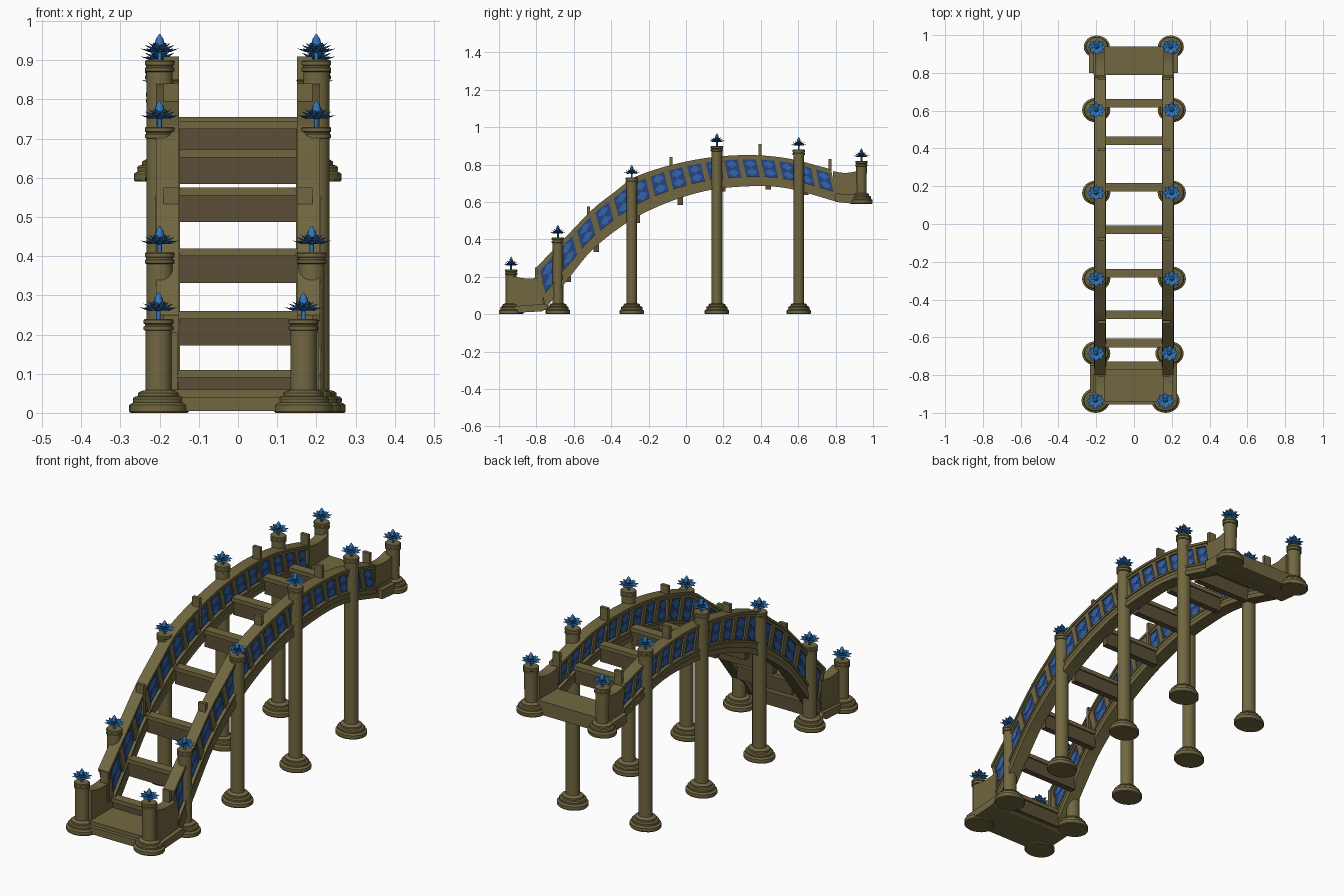
import bpy, bmesh, math
from mathutils import Vector, Matrix

if "Cube" in bpy.data.objects:
    bpy.data.objects.remove(bpy.data.objects["Cube"])


def material(name, rgb):
    m = bpy.data.materials.new(name)
    m.diffuse_color = (*rgb, 1)
    m.use_nodes = True
    m.node_tree.nodes["Principled BSDF"].inputs["Base Color"].default_value = m.diffuse_color
    return m


OLIVE = material("olive stone", (0.165, 0.137, 0.052))
BROWN = material("brown wood", (0.105, 0.078, 0.038))
BLUE = material("petal blue", (0.030, 0.185, 0.52))
DEEP = material("deep panel blue", (0.020, 0.060, 0.22))
MID = material("panel motif blue", (0.035, 0.125, 0.40))


def finish(name, bm, mat, smooth=False):
    bmesh.ops.recalc_face_normals(bm, faces=bm.faces)
    me = bpy.data.meshes.new(name)
    bm.to_mesh(me)
    bm.free()
    me.materials.append(mat)
    ob = bpy.data.objects.new(name, me)
    bpy.context.collection.objects.link(ob)
    if smooth:
        bpy.ops.object.select_all(action='DESELECT')
        ob.select_set(True)
        bpy.context.view_layer.objects.active = ob
        bpy.ops.object.shade_smooth_by_angle(angle=math.radians(35))
    return ob


def box(bm, x0, x1, y0, y1, z0, z1, tilt=0):
    c = Vector(((x0 + x1) / 2, (y0 + y1) / 2, (z0 + z1) / 2))
    M = Matrix.Translation(c) @ Matrix.Rotation(tilt, 4, 'X') @ Matrix.Diagonal((x1 - x0, y1 - y0, z1 - z0, 1))
    bmesh.ops.create_cube(bm, size=1, matrix=M)


def prism(bm, pts, x0, x1):
    """Extrude a (y, z) outline along x."""
    a = [bm.verts.new((x0, y, z)) for y, z in pts]
    b = [bm.verts.new((x1, y, z)) for y, z in pts]
    n = len(pts)
    bm.faces.new(a)
    bm.faces.new(b)
    for i in range(n):
        j = (i + 1) % n
        bm.faces.new((a[i], a[j], b[j], b[i]))


# Arch side profile: lower and upper edge curves as (y, z)
LOW = [(-.75, .03), (-.62, .20), (-.49, .355), (-.245, .53), (.075, .652), (.37, .685), (.555, .67), (.81, .60)]
TOP = [(-.80, .25), (-.645, .41), (-.5, .56), (-.38, .655), (-.27, .735), (.02, .82), (.29, .85), (.53, .835), (.775, .775)]


def curve(pts, y):
    def slope(k):
        a, b = pts[max(k - 1, 0)], pts[min(k + 1, len(pts) - 1)]
        return (b[1] - a[1]) / (b[0] - a[0])
    i = 0
    while i < len(pts) - 2 and y > pts[i + 1][0]:
        i += 1
    (ya, za), (yb, zb) = pts[i], pts[i + 1]
    h = yb - ya
    t = (y - ya) / h
    return ((2*t**3 - 3*t*t + 1) * za + (t**3 - 2*t*t + t) * h * slope(i)
            + (3*t*t - 2*t**3) * zb + (t**3 - t*t) * h * slope(i + 1))


def at(u, v):
    """Point on the leaning side wall: u along the arch, v from lower to upper edge."""
    yl, yt = -.75 + 1.56 * u, -.80 + 1.575 * u
    zl, zt = curve(LOW, yl), curve(TOP, yt)
    return (yl + (yt - yl) * v, zl + (zt - zl) * v)


def strip(bm, u0, u1, v0, v1, x0, x1, n=1):
    us = [u0 + (u1 - u0) * i / n for i in range(n + 1)]
    prism(bm, [at(u, v0) for u in us] + [at(u, v1) for u in reversed(us)], x0, x1)


CELLS = 16
for s, side in ((-1, "left"), (1, "right")):
    # Long beams and hand rail
    bm = bmesh.new()
    for v0, v1, a, b in ((0, .14, .148, .212), (.14, .25, .152, .207), (.25, .31, .148, .212),
                         (.86, .93, .155, .204), (.93, 1, .15, .209)):
        strip(bm, 0, 1, v0, v1, s * a, s * b, 48)
    finish(side + "_arch_beams", bm, OLIVE)
    # Dividers, blue panels and their raised motifs
    div, pan, mot = bmesh.new(), bmesh.new(), bmesh.new()
    w = 1 / CELLS
    for i in range(CELLS + 1):
        strip(div, max(0, (i - .13) * w), min(1, (i + .13) * w), .30, .87, s * .155, s * .204)
    for i in range(CELLS):
        u = (i + .5) * w
        strip(pan, i * w, (i + 1) * w, .30, .87, s * .163, s * .196)
        for a, b in ((.161, .163), (.196, .198)):
            for vc, h in ((.45, .12), (.72, .12)):
                prism(mot, [at(u - .3 * w, vc), at(u, vc - h), at(u + .3 * w, vc), at(u, vc + h)], s * a, s * b)
    finish(side + "_panel_dividers", div, OLIVE)
    finish(side + "_blue_panels", pan, DEEP)
    finish(side + "_panel_motifs", mot, MID)
    # Small pegs that stand above the rail
    bm = bmesh.new()
    for y, z in ((-.80, .25), (-.52, .575), (-.08, .84), (.395, .91), (.77, .83)):
        box(bm, s * .15, s * .19, y - .008, y + .008, z - .15, z)
    finish(side + "_rail_pegs", bm, OLIVE)
    # Walls beside both landings, with a dipped upper edge
    bm = bmesh.new()
    for ya, yb, za, zb, zf in ((-.93, -.765, .205, .20, .02), (.785, .93, .765, .77, .62)):
        top = [(ya + (yb - ya) * t / 8, za + (zb - za) * t / 8 - .012 * math.sin(math.pi * t / 8)) for t in range(9)]
        prism(bm, [(yb, zf), (ya, zf)] + top, s * .155, s * .207)
    finish(side + "_landing_walls", bm, OLIVE)

# Landings: slab plus a lower skirt
bm = bmesh.new()
box(bm, -.215, .205, -.94, -.76, .03, .06)
prism(bm, [(-.955, .005), (-.955, .04), (-.75, .055), (-.735, .035), (-.77, .015)], -.232, .227)
finish("front_landing", bm, OLIVE)
bm = bmesh.new()
box(bm, -.215, .21, .79, .94, .62, .66)
prism(bm, [(.80, .60), (.80, .645), (.90, .64), (.94, .63), (.94, .592), (.88, .592)], -.237, .232)
finish("back_landing", bm, OLIVE)

# Cross beams with an olive lip on top
beam, lip = bmesh.new(), bmesh.new()
for y, z in ((-.75, .11), (-.63, .26), (-.48, .42), (-.26, .575), (-.03, .672), (.195, .745), (.44, .755), (.64, .725)):
    box(beam, -.153, .153, y - .015, y + .015, z - .088, z - .02)
    box(lip, -.155, .155, y - .023, y + .023, z - .02, z)
finish("cross_beams", beam, BROWN)
finish("cross_beam_lips", lip, OLIVE)


def lathe(bm, prof, cx, cy, sides=24, sx=1.15):
    rings = [[bm.verts.new((cx + sx * r * math.cos(2 * math.pi * k / sides),
                            cy + r * math.sin(2 * math.pi * k / sides), z)) for k in range(sides)] for r, z in prof]
    for a, b in zip(rings, rings[1:]):
        for k in range(sides):
            j = (k + 1) % sides
            bm.faces.new((a[k], a[j], b[j], b[k]))
    bm.faces.new(rings[0])
    bm.faces.new(rings[-1])


def petal(bm, c, ang, r, z0, rise, half):
    """Pointed leaf with a raised midrib and a thin underside."""
    def p(d, side, z):
        x = d * math.cos(ang) - side * math.sin(ang)
        y = d * math.sin(ang) + side * math.cos(ang)
        return bm.verts.new((c[0] + 1.15 * x, c[1] + y, z0 + z))
    root, tip = p(0, 0, 0), p(r, 0, rise)
    l, rr = p(r * .6, half, rise * .5), p(r * .6, -half, rise * .5)
    up, dn = p(r * .55, 0, rise * .3 + .002), p(r * .55, 0, rise * .3 - .004)
    for m in (up, dn):
        for a, b in ((root, l), (l, tip), (tip, rr), (rr, root)):
            bm.faces.new((a, b, m))


# Columns with stepped foot, collar and a blue water flower: left x, right x, y, foot z, top z
POSTS = [(-.203, .167, -.935, 0, .24), (-.20, .188, -.685, 0, .41), (-.20, .20, -.29, 0, .73),
         (-.20, .20, .165, 0, .90), (-.20, .20, .603, 0, .88), (-.197, .195, .938, .59, .82)]
for n, (xl, xr, y, z0, z1) in enumerate(POSTS, 1):
    f = .92 if z0 else 1
    for x, side in ((xl, "left"), (xr, "right")):
        bm = bmesh.new()
        foot = [(.062, 0), (.065, .004), (.065, .02), (.060, .024), (.056, .026), (.057, .036),
                (.053, .041), (.045, .043), (.045, .051), (.038, .056), (.029, .058)]
        collar = [(.029, -.03), (.033, -.028), (.033, -.02), (.030, -.018), (.030, -.014), (.033, -.012), (.033, -.003), (.030, 0)]
        lathe(bm, [(r * f, z0 + z) for r, z in foot] + [(r, z1 + z) for r, z in collar], x, y)
        finish(f"{side}_column_{n}", bm, OLIVE, True)
        bm = bmesh.new()
        lathe(bm, [(.005, z1 - .002), (.005, z1 + .02), (.016, z1 + .026), (.010, z1 + .034), (.011, z1 + .043),
                   (.008, z1 + .055), (.001, z1 + .067)], x, y, 10)
        for count, r, z, rise, half, turn in ((8, .043, .022, .008, .012, 0), (8, .036, .027, .012, .011, .39),
                                              (6, .025, .031, .014, .009, .1)):
            for k in range(count):
                petal(bm, (x, y), turn + 2 * math.pi * k / count, r, z1 + z, rise, half)
        finish(f"{side}_flower_{n}", bm, BLUE)
